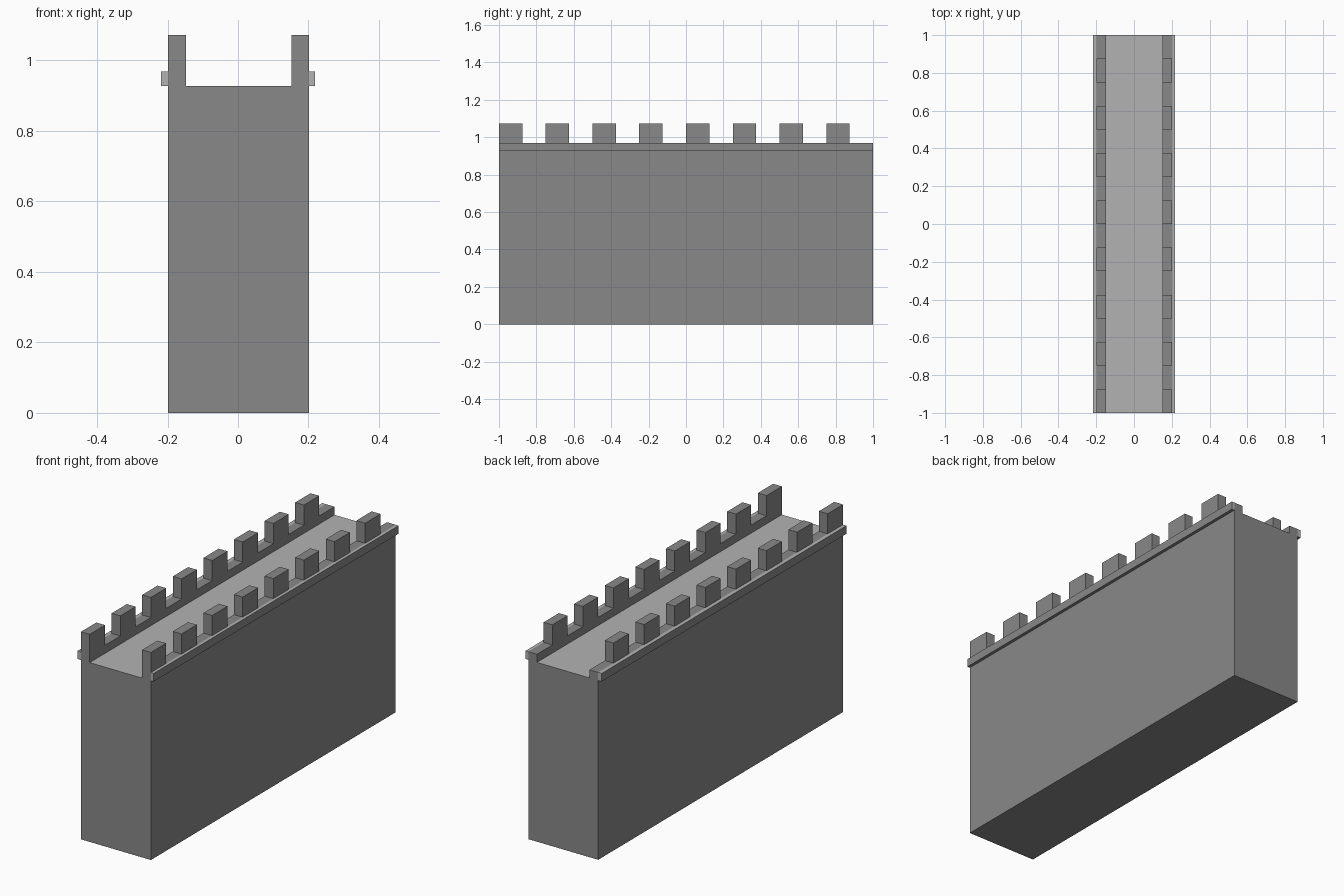
import bpy, bmesh
from mathutils import Vector

if "Cube" in bpy.data.objects:
    bpy.data.objects.remove(bpy.data.objects["Cube"])

CX = 0.002                    # wall sits slightly off the overall centre
FLOOR, LEDGE, TOP = 0.927, 0.969, 1.073
MERLONS, STEP = 8, 0.25


def material(name, grey):
    m = bpy.data.materials.new(name)
    m.diffuse_color = (grey, grey, grey, 1)
    m.use_nodes = True
    m.node_tree.nodes["Principled BSDF"].inputs["Base Color"].default_value = m.diffuse_color
    return m


dark = material("dark_stone", 0.25)
light = material("light_stone", 0.45)


def prism(name, profile, push, is_light=None):
    """Extrude a flat profile along push; faces passing is_light get light stone."""
    bm = bmesh.new()
    face = bm.faces.new([bm.verts.new(p) for p in profile])
    ext = bmesh.ops.extrude_face_region(bm, geom=[face], use_keep_orig=True)
    verts = [v for v in ext["geom"] if isinstance(v, bmesh.types.BMVert)]
    bmesh.ops.translate(bm, verts=verts, vec=Vector(push))
    bmesh.ops.recalc_face_normals(bm, faces=bm.faces)
    bm.normal_update()
    for f in bm.faces:
        f.material_index = int(bool(is_light and is_light(f.normal)))
    mesh = bpy.data.meshes.new(name)
    bm.to_mesh(mesh)
    bm.free()
    mesh.materials.append(dark)
    mesh.materials.append(light)
    obj = bpy.data.objects.new(name, mesh)
    bpy.context.collection.objects.link(obj)
    return obj


def rect(x0, x1, z0, z1):
    return [(x0, -1, z0), (x1, -1, z0), (x1, -1, z1), (x0, -1, z1)]


# Main wall with the pale walkway on top
prism("wall_body", rect(CX - 0.2, CX + 0.2, 0, FLOOR), (0, 2, 0),
      lambda n: n.z > 0.5)

# Crenellated outline, seen from the side
outline = [(-1, FLOOR)]
for i in range(MERLONS):
    y = -1 + i * STEP
    if i:
        outline.append((y, LEDGE))
    outline += [(y, TOP), (y + STEP / 2, TOP), (y + STEP / 2, LEDGE)]
outline += [(1, LEDGE), (1, FLOOR)]

# A battlement and an outer ledge on each side
for side, s, edge in (("left", -1, -0.218), ("right", 1, 0.218)):
    outer = CX + s * 0.2
    prism(side + "_battlement", [(outer, y, z) for y, z in outline],
          (-s * 0.05, 0, 0))
    prism(side + "_ledge", rect(min(outer, edge), max(outer, edge), FLOOR, LEDGE),
          (0, 2, 0), lambda n: abs(n.x) < 0.5 and n.z > -0.5)
